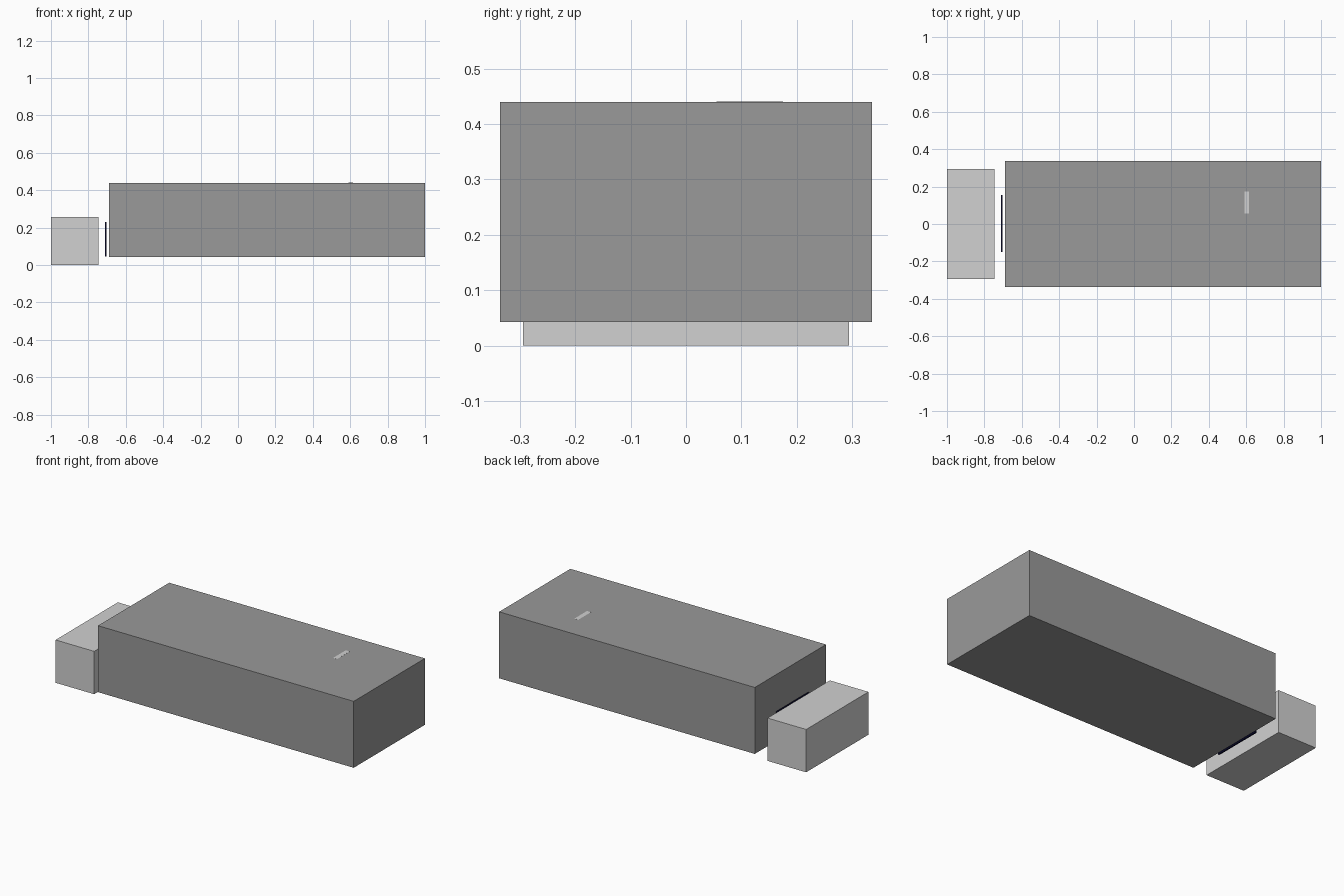
import bpy

if "Cube" in bpy.data.objects:
    bpy.data.objects.remove(bpy.data.objects["Cube"])


def material(name, rgb):
    m = bpy.data.materials.new(name)
    m.diffuse_color = (*rgb, 1.0)
    m.use_nodes = True
    m.node_tree.nodes["Principled BSDF"].inputs["Base Color"].default_value = m.diffuse_color
    return m


LIGHT = material("light_grey", (0.64, 0.64, 0.64))
DARK = material("mid_grey", (0.32, 0.32, 0.32))
NAVY = material("dark_navy", (0.003, 0.003, 0.03))


def box(name, x, y, z, mat):
    """Box from (min, max) ranges on each axis."""
    ranges = (x, y, z)
    bpy.ops.mesh.primitive_cube_add(size=1, location=[(a + b) / 2 for a, b in ranges])
    ob = bpy.context.object
    ob.name = ob.data.name = name
    ob.scale = [b - a for a, b in ranges]
    bpy.ops.object.transform_apply(location=False, rotation=False, scale=True)
    ob.data.materials.append(mat)
    return ob


# low front block
box("cab_block", (-1.0, -0.745), (-0.294, 0.294), (0.0, 0.256), LIGHT)

# long raised body
box("cargo_block", (-0.69, 1.0), (-0.336, 0.336), (0.043, 0.44), DARK)

# thin upright panel in the gap between the blocks
box("gap_panel", (-0.71, -0.702), (-0.15, 0.155), (0.045, 0.23), NAVY)

# small pale mark, almost flush with the roof
box("roof_mark", (0.59, 0.616), (0.055, 0.175), (0.436, 0.4403), LIGHT)
